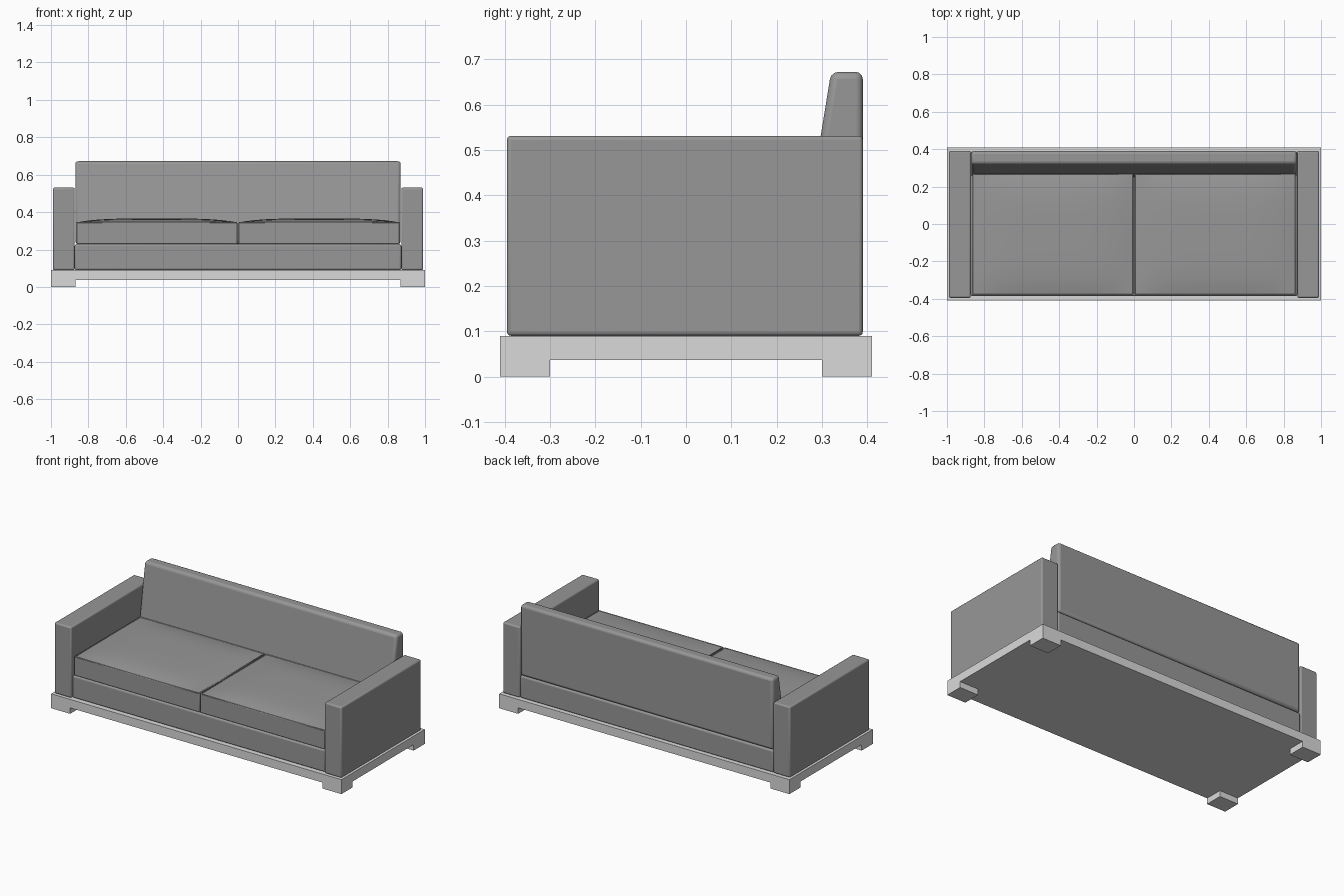
import bpy, bmesh, math

cube = bpy.data.objects.get("Cube")
if cube:
    bpy.data.objects.remove(cube, do_unlink=True)


def material(name, value):
    mat = bpy.data.materials.new(name)
    mat.use_nodes = True
    colour = (value, value, value, 1)
    mat.diffuse_color = colour
    mat.node_tree.nodes["Principled BSDF"].inputs["Base Color"].default_value = colour
    return mat


fabric = material("grey fabric", 0.31)
pale = material("pale plinth", 0.70)


def finish(name, bm, mat, bevel=0, segments=3):
    bmesh.ops.recalc_face_normals(bm, faces=bm.faces)
    mesh = bpy.data.meshes.new(name)
    bm.to_mesh(mesh)
    bm.free()
    mesh.materials.append(mat)
    obj = bpy.data.objects.new(name, mesh)
    bpy.context.collection.objects.link(obj)
    if bevel:
        mod = obj.modifiers.new("soft edges", "BEVEL")
        mod.width = bevel
        mod.segments = segments
        mod.limit_method = "ANGLE"
        mod.angle_limit = math.radians(40)
        bpy.ops.object.select_all(action="DESELECT")
        obj.select_set(True)
        bpy.context.view_layer.objects.active = obj
        bpy.ops.object.shade_smooth_by_angle(angle=math.radians(40))
    return obj


def prism(name, profile, x0, x1, mat, bevel):
    """Extrude a (y, z) profile from x0 to x1."""
    bm = bmesh.new()
    face = bm.faces.new([bm.verts.new((x0, y, z)) for y, z in profile])
    ext = bmesh.ops.extrude_face_region(bm, geom=[face])["geom"]
    bmesh.ops.translate(bm, vec=(x1 - x0, 0, 0),
                        verts=[v for v in ext if isinstance(v, bmesh.types.BMVert)])
    return finish(name, bm, mat, bevel)


def rect(y0, y1, z0, z1):
    return [(y0, z0), (y1, z0), (y1, z1), (y0, z1)]


# Plinth: one slab with its four corner cells drawn down into feet
xs, ys = (-1, -0.87, 0.87, 1), (-0.41, -0.30, 0.30, 0.41)
bm = bmesh.new()
grid = [[bm.verts.new((x, y, 0.037)) for y in ys] for x in xs]
cells = {(i, j): bm.faces.new((grid[i][j], grid[i + 1][j], grid[i + 1][j + 1], grid[i][j + 1]))
         for i in range(3) for j in range(3)}
bottom = list(cells.values())
top = bmesh.ops.extrude_face_region(bm, geom=bottom, use_keep_orig=True)["geom"]
bmesh.ops.translate(bm, vec=(0, 0, 0.053),
                    verts=[v for v in top if isinstance(v, bmesh.types.BMVert)])
corners = [cells[i, j] for i in (0, 2) for j in (0, 2)]
feet = bmesh.ops.extrude_discrete_faces(bm, faces=corners)["faces"]
for face in feet:
    bmesh.ops.translate(bm, vec=(0, 0, -0.037), verts=face.verts)
bmesh.ops.dissolve_limit(bm, angle_limit=0.01, verts=bm.verts, edges=bm.edges)
finish("plinth", bm, pale)

# Upholstered arms
for side, sign in (("left", 1), ("right", -1)):
    prism(side + "_arm", rect(-0.395, 0.39, 0.09, 0.531), sign * 0.873, sign * 0.99, fabric, 0.009)

# Seat frame
prism("seat_frame", rect(-0.385, 0.388, 0.09, 0.229), -0.873, 0.873, fabric, 0.01)

# Sloping backrest
prism("backrest", [(0.25, 0.23), (0.39, 0.23), (0.39, 0.672), (0.32, 0.672), (0.297, 0.53)],
      -0.87, 0.87, fabric, 0.016)


def seat_cushion(name, cx):
    """Box cushion with a gently crowned top and piped top edge."""
    hx, y0, y1, z0, z1 = 0.43, -0.378, 0.272, 0.229, 0.345
    cy, hy = (y0 + y1) / 2, (y1 - y0) / 2
    bm = bmesh.new()
    bmesh.ops.create_grid(bm, x_segments=20, y_segments=16, size=1)
    ext = bmesh.ops.extrude_face_region(bm, geom=bm.faces[:], use_keep_orig=True)["geom"]
    upper = {v for v in ext if isinstance(v, bmesh.types.BMVert)}
    for v in bm.verts:
        u, w = v.co.x, v.co.y
        crown = 0.021 * (1 - u ** 4) * (1 - w ** 4)
        v.co = (cx + u * hx, cy + w * hy, z1 + crown if v in upper else z0)
    finish(name, bm, fabric, 0.004, 2)

    curve = bpy.data.curves.new(name + "_piping", "CURVE")
    curve.dimensions = "3D"
    curve.bevel_depth = 0.0045
    curve.bevel_resolution = 2
    line = curve.splines.new("POLY")
    line.points.add(3)
    line.use_cyclic_u = True
    inset = 0.004
    for p, (sx, sy) in zip(line.points, ((-1, -1), (1, -1), (1, 1), (-1, 1))):
        p.co = (cx + sx * (hx - inset), cy + sy * (hy - inset), z1 - 0.001, 1)
    curve.materials.append(fabric)
    bpy.context.collection.objects.link(bpy.data.objects.new(name + "_piping", curve))


seat_cushion("left_seat_cushion", 0.434)
seat_cushion("right_seat_cushion", -0.434)
